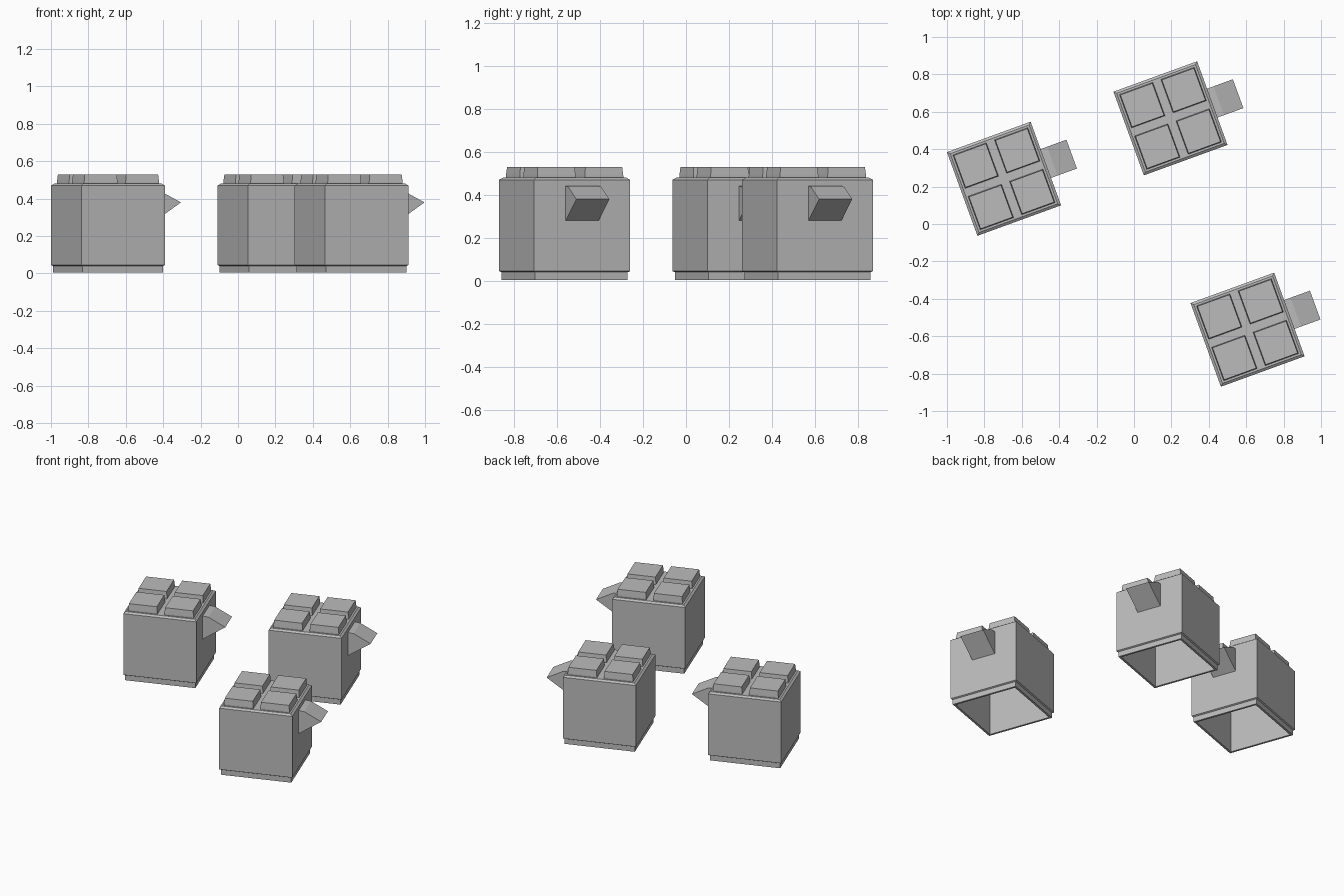
import bpy, bmesh, math
from mathutils import Matrix, Vector

cube = bpy.data.objects.get("Cube")
if cube:
    bpy.data.objects.remove(cube, do_unlink=True)

grey = bpy.data.materials.new("plain grey")
grey.use_nodes = True
colour = (0.5, 0.5, 0.5, 1)
grey.diffuse_color = colour
grey.node_tree.nodes["Principled BSDF"].inputs["Base Color"].default_value = colour

TURN = math.radians(20)


def finish(bm, name, place):
    bmesh.ops.recalc_face_normals(bm, faces=bm.faces)
    mesh = bpy.data.meshes.new(name)
    bm.to_mesh(mesh)
    bm.free()
    mesh.materials.append(grey)
    obj = bpy.data.objects.new(name, mesh)
    obj.matrix_world = place
    bpy.context.collection.objects.link(obj)
    return obj


def square_loft(bm, sections, centre=(0, 0), cap_first=True):
    """Stack square rings given as (half width, height) and cap the end."""
    rings = []
    for half, z in sections:
        rings.append([bm.verts.new((centre[0] + sx * half, centre[1] + sy * half, z))
                      for sx, sy in ((-1, -1), (1, -1), (1, 1), (-1, 1))])
    for a, b in zip(rings, rings[1:]):
        for i in range(4):
            j = (i + 1) % 4
            bm.faces.new((a[i], a[j], b[j], b[i]))
    bm.faces.new(rings[-1])
    if cap_first:
        bm.faces.new(rings[0][::-1])


def build_block(number, x, y):
    place = Matrix.Translation((x, y, 0)) @ Matrix.Rotation(TURN, 4, 'Z')

    # Hollow body: cavity roof, inner wall, foot lip, outer wall, bevelled top
    bm = bmesh.new()
    square_loft(bm, [(0.215, 0.46), (0.215, 0.005), (0.229, 0.005), (0.229, 0.04),
                     (0.238, 0.045), (0.238, 0.47), (0.224, 0.48)])
    finish(bm, f"block_body_{number}", place)

    # Four raised square tiles on the top
    bm = bmesh.new()
    for sx in (-1, 1):
        for sy in (-1, 1):
            square_loft(bm, [(0.095, 0.475), (0.095, 0.49), (0.091, 0.53)],
                        (sx * 0.118, sy * 0.118))
    finish(bm, f"top_tiles_{number}", place)

    # Wedge-shaped spout on the side
    bm = bmesh.new()
    profile = [(0.23, 0.28), (0.238, 0.28), (0.385, 0.38), (0.275, 0.437), (0.23, 0.442)]
    face = bm.faces.new([bm.verts.new((u, -0.082, z)) for u, z in profile])
    grown = bmesh.ops.extrude_face_region(bm, geom=[face])
    moved = [v for v in grown["geom"] if isinstance(v, bmesh.types.BMVert)]
    bmesh.ops.translate(bm, verts=moved, vec=Vector((0, 0.164, 0)))
    finish(bm, f"side_spout_{number}", place)


for number, (x, y) in enumerate([(-0.695, 0.242), (0.195, 0.565), (0.607, -0.565)], 1):
    build_block(number, x, y)
